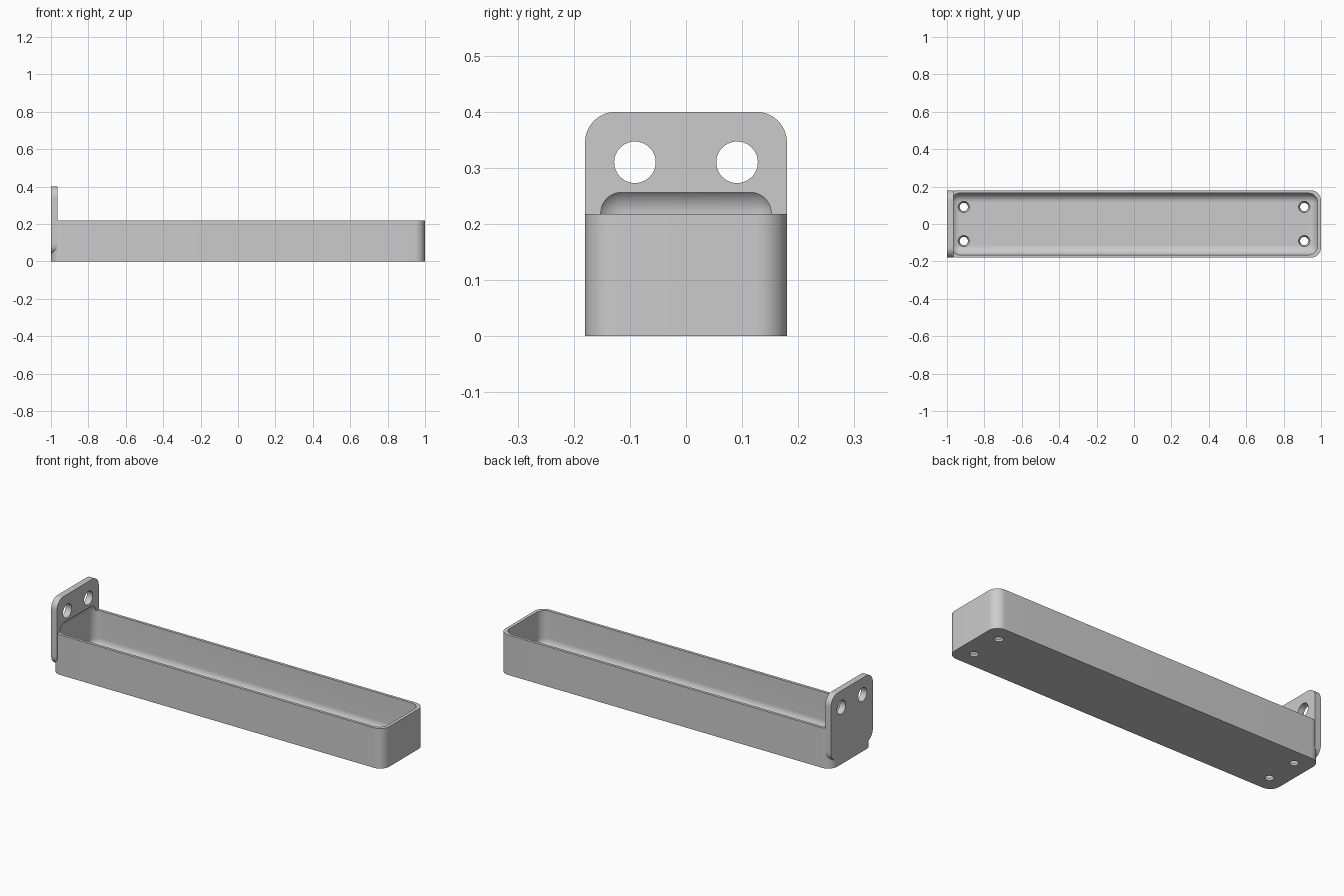
import bpy
import bmesh
from math import sin, cos, pi, radians
from mathutils import Matrix, Vector

cube = bpy.data.objects.get("Cube")
if cube:
    bpy.data.objects.remove(cube, do_unlink=True)

# Main dimensions
HALF_W, HEIGHT, CORNER, WALL = 0.18, 0.218, 0.055, 0.018
PLATE_X, PLATE_BOTTOM, PLATE_TOP = -0.965, 0.037, 0.4

grey = bpy.data.materials.new("light_grey")
grey.use_nodes = True
COLOUR = (0.6, 0.6, 0.6, 1)
grey.diffuse_color = COLOUR
grey.node_tree.nodes["Principled BSDF"].inputs["Base Color"].default_value = COLOUR


def finish(bm, name):
    bmesh.ops.recalc_face_normals(bm, faces=bm.faces)
    mesh = bpy.data.meshes.new(name)
    bm.to_mesh(mesh)
    bm.free()
    mesh.materials.append(grey)
    obj = bpy.data.objects.new(name, mesh)
    bpy.context.collection.objects.link(obj)
    return obj


def rounded_slab(name, low, high, axis, radius, segments=16):
    """Box from low to high with its four edges along one axis rounded."""
    u, v = [i for i in range(3) if i != axis]
    bm = bmesh.new()
    verts = []
    for corner, (su, sv) in enumerate([(1, 1), (-1, 1), (-1, -1), (1, -1)]):
        cu = high[u] - radius if su > 0 else low[u] + radius
        cv = high[v] - radius if sv > 0 else low[v] + radius
        for i in range(segments + 1):
            a = (corner + i / segments) * pi / 2
            point = Vector()
            point[u], point[v], point[axis] = cu + radius * cos(a), cv + radius * sin(a), low[axis]
            verts.append(bm.verts.new(point))
    face = bm.faces.new(verts)
    result = bmesh.ops.extrude_face_region(bm, geom=[face])
    for item in result["geom"]:
        if isinstance(item, bmesh.types.BMVert):
            item.co[axis] = high[axis]
    return finish(bm, name)


def rounded_box(name, low, high, radius):
    """Box with every edge and corner rounded."""
    low, high = Vector(low), Vector(high)
    bm = bmesh.new()
    bmesh.ops.create_cube(bm, size=1)
    bmesh.ops.scale(bm, vec=high - low, verts=bm.verts)
    bmesh.ops.translate(bm, vec=(low + high) / 2, verts=bm.verts)
    bmesh.ops.bevel(bm, geom=bm.edges[:], offset=radius, segments=14,
                    profile=0.5, affect='EDGES')
    return finish(bm, name)


def peg(name, centre, axis, r1, r2, depth):
    bm = bmesh.new()
    turn = Vector((0, 0, 1)).rotation_difference(Vector(axis)).to_matrix().to_4x4()
    bmesh.ops.create_cone(bm, cap_ends=True, segments=40, radius1=r1, radius2=r2,
                          depth=depth, matrix=Matrix.Translation(centre) @ turn)
    return finish(bm, name)


def combine(target, other, operation):
    """Apply a boolean and discard the second object."""
    other.hide_render = True
    mod = target.modifiers.new(other.name, 'BOOLEAN')
    mod.operation, mod.solver, mod.object = operation, 'EXACT', other
    bpy.context.view_layer.objects.active = target
    bpy.ops.object.modifier_apply(modifier=mod.name)
    bpy.data.objects.remove(other, do_unlink=True)


# Tray body with rounded vertical corners
tray = rounded_slab("wall_tray", (-1, -HALF_W, 0), (1, HALF_W, HEIGHT), 2, CORNER)

# Upright mounting plate on the right end
plate = rounded_slab("mounting_plate", (-1, -HALF_W, PLATE_BOTTOM),
                     (PLATE_X, HALF_W, PLATE_TOP), 0, CORNER)
combine(tray, plate, 'UNION')

# Filleted hollow, which also scoops slightly into the plate
hollow = rounded_box("hollow_cutter", (-1 + WALL, -HALF_W + WALL * 0.85, WALL),
                     (1 - WALL, HALF_W - WALL * 0.85, 0.269), 0.05)
combine(tray, hollow, 'DIFFERENCE')

for side in (-1, 1):
    # Screw holes through the plate
    screw = peg("screw_hole_cutter", (-0.98, side * 0.091, 0.31), (1, 0, 0), 0.037, 0.037, 0.2)
    combine(tray, screw, 'DIFFERENCE')
    # Tapered drain holes through the floor
    for end in (-1, 1):
        drain = peg("drain_hole_cutter", (end * 0.91, side * 0.091, WALL / 2),
                    (0, 0, 1), 0.013, 0.039, 0.058)
        combine(tray, drain, 'DIFFERENCE')

# Smooth fillets with crisp edges
bpy.ops.object.select_all(action='DESELECT')
tray.select_set(True)
bpy.context.view_layer.objects.active = tray
bpy.ops.object.shade_smooth_by_angle(angle=radians(30))
